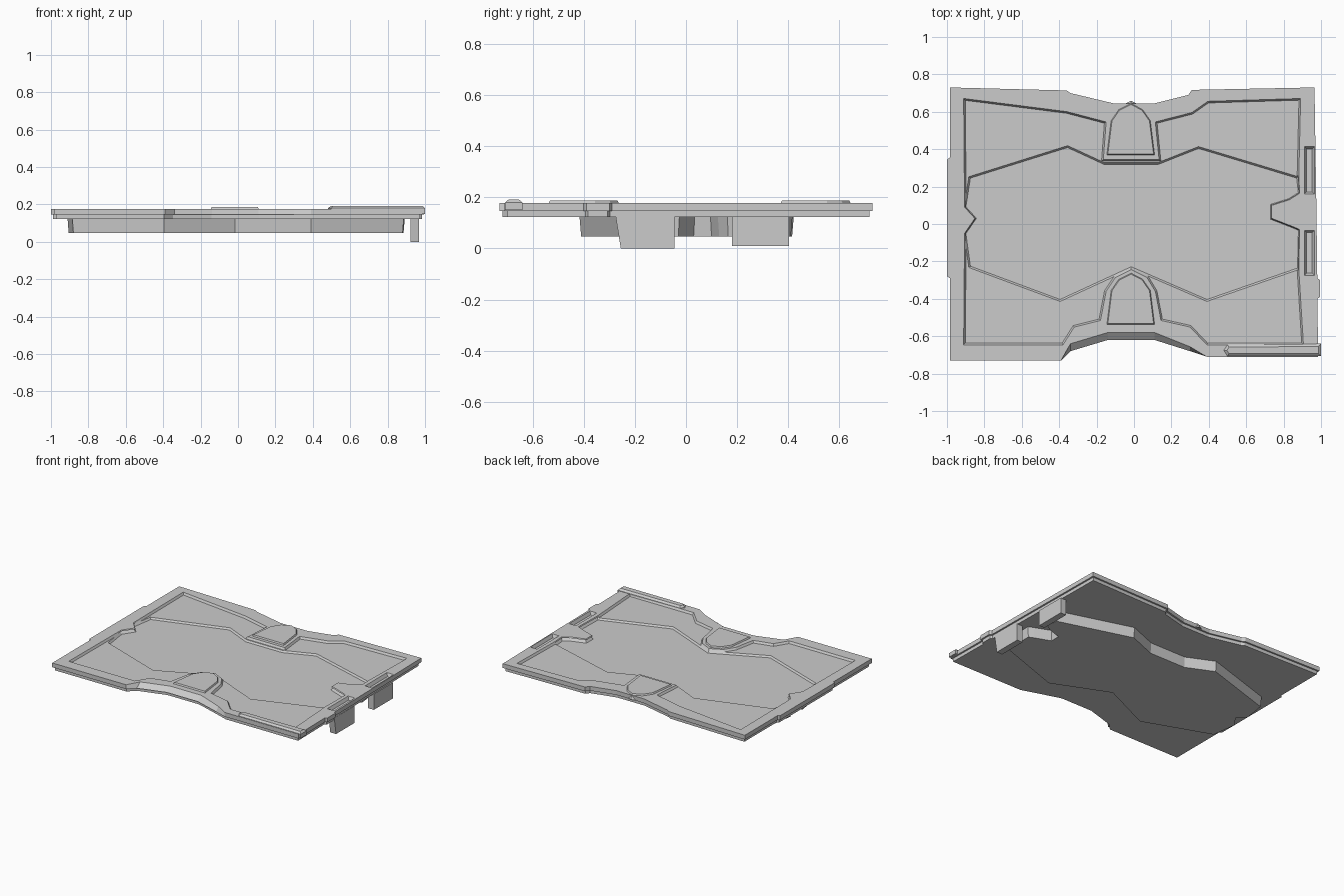
import bpy, bmesh
from mathutils import Vector

if "Cube" in bpy.data.objects:
    bpy.data.objects.remove(bpy.data.objects["Cube"])


def offset(pts, d):
    """Grow (d > 0) or shrink a counter-clockwise outline with mitred corners."""
    out, n = [], len(pts)
    for i in range(n):
        a, b, c = (Vector(pts[(i + k) % n]) for k in (-1, 0, 1))
        e, f = (b - a).normalized(), (c - b).normalized()
        n1, n2 = Vector((e.y, -e.x)), Vector((f.y, -f.x))
        m = (n1 + n2) / max(1 + n1.dot(n2), 0.4)
        out.append(tuple(b + m * d))
    return out


def loft(name, low, high, z0, z1):
    """Closed solid between two outlines with equal point counts."""
    bm = bmesh.new()
    a = [bm.verts.new((x, y, z0)) for x, y in low]
    b = [bm.verts.new((x, y, z1)) for x, y in high]
    bm.faces.new(a[::-1])
    bm.faces.new(b)
    n = len(a)
    for i in range(n):
        j = (i + 1) % n
        bm.faces.new((a[i], a[j], b[j], b[i]))
    bmesh.ops.recalc_face_normals(bm, faces=bm.faces)
    me = bpy.data.meshes.new(name)
    bm.to_mesh(me)
    bm.free()
    ob = bpy.data.objects.new(name, me)
    bpy.context.collection.objects.link(ob)
    return ob


def rect(x0, x1, y0, y1):
    return [(x0, y0), (x1, y0), (x1, y1), (x0, y1)]


def cut(target, cutter):
    cutter.hide_render = True
    cutter.hide_viewport = True
    m = target.modifiers.new(cutter.name, 'BOOLEAN')
    m.operation, m.solver, m.object = 'DIFFERENCE', 'EXACT', cutter


# outer contour; the top edge steps back along the waisted front
def outline(s):
    return [(-.985, -.73), (-.39, -.73), (-.34, -.68 + s), (-.14, -.62 + s),
            (.11, -.62 + s), (.3, -.68 + s * .6), (.39, -.71), (.985, -.71),
            (.98, -.4), (.995, -.39), (.995, -.3), (.98, -.29), (.975, .1),
            (.965, .73), (.31, .717), (.29, .69), (.11, .645), (-.11, .645),
            (-.34, .7), (-.36, .714), (-.985, .73), (-.985, .355), (-1, .345),
            (-1, -.28), (-.985, -.29)]


# shared details of the two short ends
tongue = [(.885, -.03), (.85, -.015), (.735, .03), (.735, .1), (.83, .13), (.885, .165)]
notch = [(-.905, .09), (-.85, .03), (-.905, -.05)]

# arched pads
arch = [(-.16, 0), (.125, 0), (.1, .2), (.055, .265), (-.015, .302), (-.09, .265), (-.135, .2)]

# floor inside the rim, wrapping round both pads
floor = [(-.91, -.645), (-.38, -.645), (-.32, -.55), (-.18, -.515), (-.15, -.36),
         (-.1, -.285), (-.015, -.243), (.07, -.285), (.115, -.36), (.145, -.515),
         (.3, -.55), (.39, -.645), (.905, -.645), (.88, -.24)] + tongue + [
         (.88, .25), (.89, .67), (.395, .655), (.31, .595), (.115, .545), (.135, .345),
         (-.165, .345), (-.15, .545), (-.36, .6), (-.91, .67)] + notch

# sunken middle
pit = [(-.88, -.23), (-.395, -.41), (-.015, -.235), (.39, -.41), (.88, -.24)] + tongue + [
       (.875, .25), (.345, .41), (.13, .325), (-.16, .325), (-.355, .415), (-.88, .25)] + notch

deck = loft("deck", outline(0), outline(.04), .146, .177)
cut(deck, loft("floor_cutter", offset(floor, -.008), offset(floor, .004), .162, .182))
cut(deck, loft("pit_cutter", offset(pit, -.006), offset(pit, .01), .15, .17))

# lower layer and the solid below the pit
base = offset(outline(0), -.012)
loft("base_plate", base, base, .122, .148)
loft("under_block", pit, offset(pit, .006), .047, .124)

# pads on front and back
for name, y in (("front_pad", -.55), ("back_pad", .357)):
    low = [(px, py + y) for px, py in arch]
    loft(name, low, offset(low, -.018), .15, .187)

# sockets in the rim, each with a leg under it
for name, y0, y1, z, lean in (("front", -.255, -.045, 0, .02), ("back", .18, .402, .01, 0)):
    slot = rect(.91, .965, y0 - .02, y1 + .012)
    cut(deck, loft(name + "_socket_cutter", offset(slot, -.012), slot, .155, .178))
    loft(name + "_leg", rect(.922, .968, y0, y1), rect(.922, .968, y0 - lean, y1), z, .124)

# raised rail on the front right edge
rail = [(.48, -.675), (.5, -.707), (1, -.707), (1, -.64), (.5, -.645)]
loft("rail_foot", rail, rail, .15, .18)
loft("rail_top", rail, offset(rail, -.014), .18, .192)
